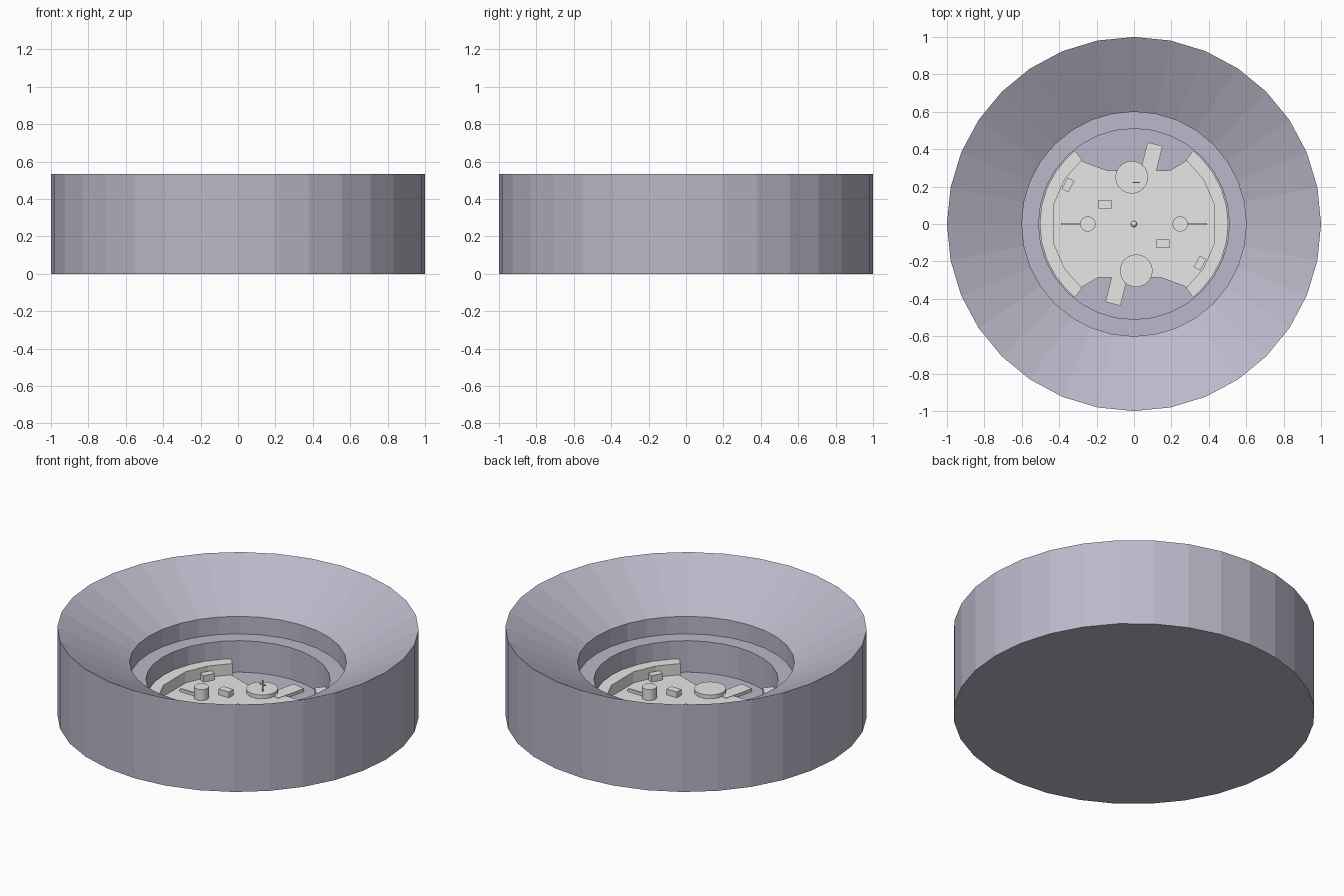
import bpy, bmesh
from math import sin, cos, radians, pi
from mathutils import Matrix, Vector

cube = bpy.data.objects.get("Cube")
if cube:
    bpy.data.objects.remove(cube, do_unlink=True)


def material(name, color):
    m = bpy.data.materials.new(name)
    m.use_nodes = True
    m.diffuse_color = color
    m.node_tree.nodes["Principled BSDF"].inputs["Base Color"].default_value = color
    return m


shell = material("lavender grey", (0.5, 0.48, 0.585, 1))
plate = material("light grey", (0.8, 0.8, 0.79, 1))
FLOOR, DECK = 0.028, 0.045


def finish(name, bm, mat):
    bmesh.ops.recalc_face_normals(bm, faces=bm.faces)
    me = bpy.data.meshes.new(name)
    bm.to_mesh(me)
    bm.free()
    me.materials.append(mat)
    ob = bpy.data.objects.new(name, me)
    bpy.context.collection.objects.link(ob)
    return ob


def prism(name, pts, z0, z1, mat=plate):
    """Extrude a flat outline upward from z0 to z1."""
    bm = bmesh.new()
    face = bm.faces.new([bm.verts.new((x, y, z0)) for x, y in pts])
    new = bmesh.ops.extrude_face_region(bm, geom=[face])["geom"]
    verts = [v for v in new if isinstance(v, bmesh.types.BMVert)]
    bmesh.ops.translate(bm, verts=verts, vec=(0, 0, z1 - z0))
    return finish(name, bm, mat)


def polar(r, deg):
    return (r * cos(radians(deg)), r * sin(radians(deg)))


def box(name, x, y, w, d, z0, z1, deg=0):
    corners = [(-w / 2, -d / 2), (w / 2, -d / 2), (w / 2, d / 2), (-w / 2, d / 2)]
    rot = Matrix.Rotation(radians(deg), 2)
    pts = [rot @ Vector(c) + Vector((x, y)) for c in corners]
    return prism(name, pts, z0, z1)


def cylinder(name, x, y, r, z0, z1, sides=32):
    pts = [(x + r * cos(2 * pi * i / sides), y + r * sin(2 * pi * i / sides))
           for i in range(sides)]
    return prism(name, pts, z0, z1)


# Stepped bowl turned from one profile
profile = [(1, 0), (1, 0.533), (0.6, 0.327), (0.6, 0.22), (0.51, 0.22), (0.51, FLOOR)]
SIDES = 32
bm = bmesh.new()
rings = [[bm.verts.new((*polar(r, 360 * i / SIDES), z)) for i in range(SIDES)]
         for r, z in profile]
for a, b in zip(rings, rings[1:]):
    for i in range(SIDES):
        j = (i + 1) % SIDES
        bm.faces.new((a[i], a[j], b[j], b[i]))
bm.faces.new(rings[0])
bm.faces.new(rings[-1])
finish("stepped_bowl", bm, shell)

# Deck with notches at front and back; the second half is the first turned 180 degrees
arc = [-51, -45, -33.75, -22.5, -11.25, 0, 11.25, 22.5, 33.75, 45, 51]
half = [polar(0.504, a) for a in arc] + [(0.275, 0.335), (0.19, 0.285),
                                         (-0.14, 0.285), (-0.275, 0.335)]
prism("deck", half + [(-x, -y) for x, y in half], FLOOR - 0.01, DECK)

# Raised side walls and the fittings, in pairs turned about the centre
for s, side in ((1, "left"), (-1, "right")):
    turn = 0 if s == 1 else 180
    outer = [polar(0.504, a + turn) for a in arc]
    inner = [polar(0.441, a + turn) for a in (51, 33, 14, -14, -33, -51)]
    prism("side_wall_" + side, outer + inner, FLOOR - 0.01, 0.113)
    cylinder("post_" + side, s * 0.247, 0, 0.041, DECK - 0.005, 0.112)
    box("bar_" + side, s * 0.337, 0, 0.104, 0.013, DECK - 0.005, 0.062)
    box("block_" + side, s * 0.155, s * -0.106, 0.07, 0.045, DECK - 0.005, 0.08)
    box("wall_block_" + side, s * 0.353, s * -0.209, 0.04, 0.068,
        DECK - 0.005, 0.085, -29)

for s, end in ((1, "back"), (-1, "front")):
    cylinder("round_pad_" + end, s * -0.012, s * 0.25, 0.087, FLOOR, 0.068)
    box("tab_" + end, s * 0.09, s * 0.335, 0.083, 0.19, FLOOR - 0.01, DECK + 0.002, -14)

# Small mast on the back pad
cylinder("mast", 0.012, 0.222, 0.004, 0.06, 0.135, 8)
box("mast_crossbar", 0.012, 0.222, 0.042, 0.006, 0.105, 0.112)

# Centre knob
bm = bmesh.new()
bmesh.ops.create_uvsphere(bm, u_segments=16, v_segments=8, radius=0.017,
                          matrix=Matrix.Translation((0, 0, DECK + 0.01)))
knob = finish("centre_knob", bm, plate)
for p in knob.data.polygons:
    p.use_smooth = True
